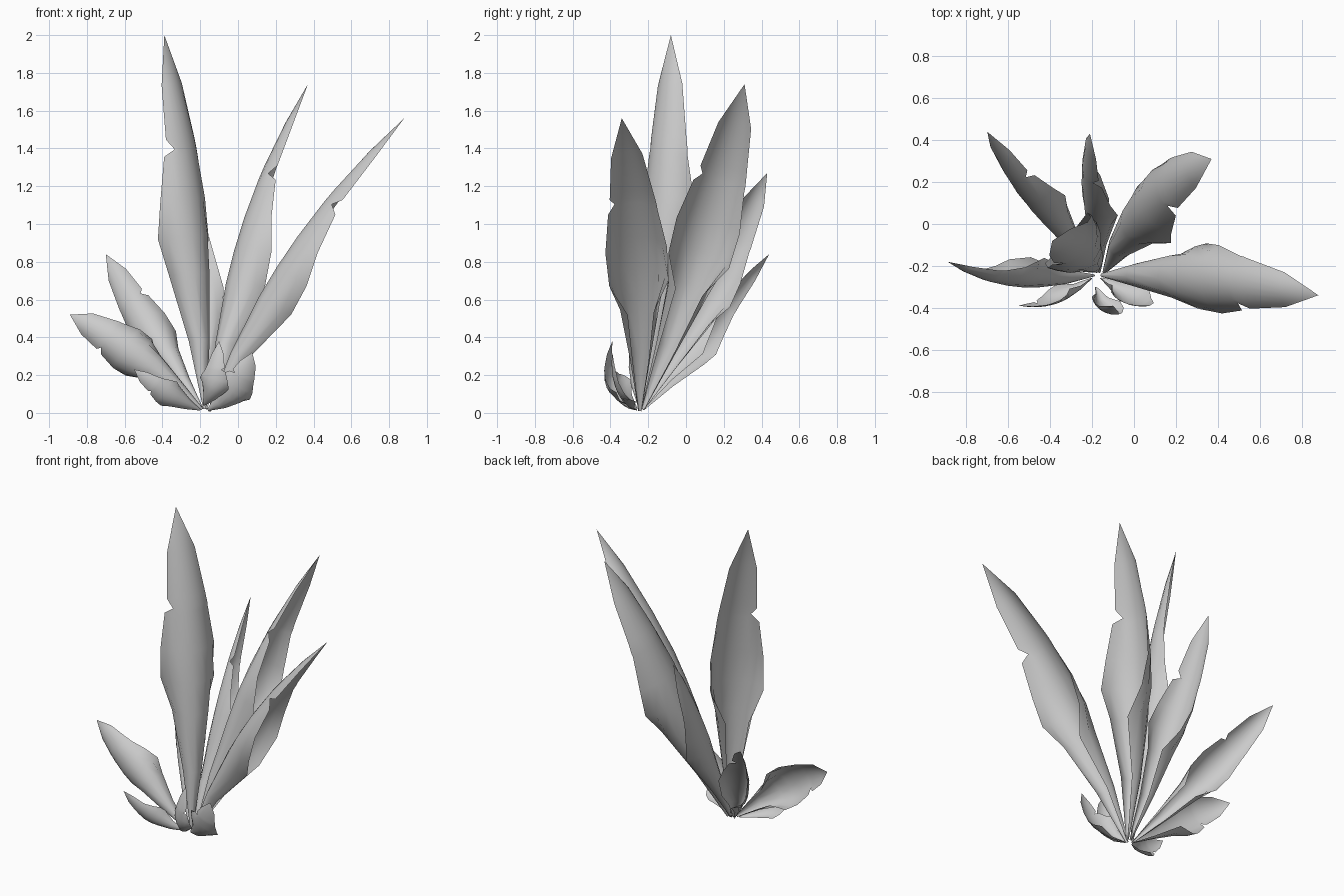
import bpy, bmesh, math
from mathutils import Vector

if "Cube" in bpy.data.objects:
    bpy.data.objects.remove(bpy.data.objects["Cube"])

# Leaf cross-section rows: (position along leaf, radius / width, half angle in degrees, notch pull-in)
# Low rows roll up into a tube, high rows open into a shallow blade.
ROWS = [
    (0.00, 0.025, 125, 1), (0.18, 0.17, 130, 1), (0.36, 0.325, 140, 1),
    (0.46, 0.48, 95, 1), (0.56, 0.52, 73, 1), (0.68, 0.46, 60, 1),
    (0.695, 0.46, 59, 0.62), (0.725, 0.44, 57, 0.92), (0.87, 0.36, 45, 1),
]
COLS = 9


def leaf(name, base, mid, tip, inward, width, side, curl=1.0):
    """Rolled leaf: crest curve through base, mid, tip; edges curl towards `inward`."""
    p0, m, p2, n0 = map(Vector, (base, mid, tip, inward))
    p1 = 2 * m - (p0 + p2) / 2
    bm = bmesh.new()
    grid = []
    for t, rad, half, notch in ROWS:
        crest = (1 - t) ** 2 * p0 + 2 * t * (1 - t) * p1 + t * t * p2
        d = ((1 - t) * (p1 - p0) + t * (p2 - p1)).normalized()
        n = (n0 - d * n0.dot(d)).normalized()
        u = n.cross(d) * side              # direction of the notched edge
        r = rad * width * (1 if curl == 1 else 0.85 / curl)
        row = []
        for i in range(COLS):
            f = 2 * i / (COLS - 1) - 1
            if i == COLS - 1:
                f *= notch
            elif notch < 0.9:
                f = min(f, notch * (0.8 + 0.02 * i))
            a = math.radians(half * curl) * f
            row.append(bm.verts.new(crest + u * r * math.sin(a) + n * r * (1 - math.cos(a))))
        grid.append(row)
    for a, b in zip(grid, grid[1:]):
        for i in range(COLS - 1):
            bm.faces.new((a[i], a[i + 1], b[i + 1], b[i]))
    end = bm.verts.new(p2)
    for i in range(COLS - 1):
        bm.faces.new((grid[-1][i], grid[-1][i + 1], end))
    if side > 0:
        bmesh.ops.reverse_faces(bm, faces=bm.faces[:])
    for f in bm.faces:
        f.smooth = True
    me = bpy.data.meshes.new(name)
    bm.to_mesh(me)
    bm.free()
    bpy.context.collection.objects.link(bpy.data.objects.new(name, me))


# Tall leaves
leaf("leaf_tall_right", (-.16, -.245, .01), (.25, -.27, .84), (.88, -.34, 1.56), (.83, .1, -.56), .33, 1)
leaf("leaf_tall_back_right", (-.15, -.23, .02), (.0, .08, .93), (.37, .31, 1.74), (.95, .05, -.3), .35, 1)
leaf("leaf_tall_left", (-.17, -.23, .02), (-.20, -.17, 1.02), (-.39, -.08, 2.0), (-.77, .64, 0), .33, -1)
leaf("leaf_back", (-.17, -.23, .02), (-.24, .12, .68), (-.21, .43, 1.27), (.93, .3, -.2), .245, 1)

# Medium leaves
leaf("leaf_back_left", (-.19, -.23, .02), (-.48, .08, .45), (-.70, .44, .84), (.41, .82, -.41), .22, 1)
leaf("leaf_left", (-.19, -.25, .02), (-.56, -.30, .315), (-.89, -.18, .52), (.05, 1, 0), .25, -1)

# Small, flatter leaves at the foot
leaf("leaf_small_left", (-.20, -.26, .015), (-.37, -.375, .095), (-.55, -.39, .23), (.15, 1, .1), .14, -1, .65)
leaf("leaf_small_front", (-.185, -.30, .04), (-.14, -.42, .16), (-.10, -.39, .38), (.35, .8, .2), .15, 1, .6)
leaf("leaf_small_right", (-.16, -.26, .015), (-.02, -.37, .125), (.075, -.39, .32), (-.1, 1, .1), .19, -1, .6)
